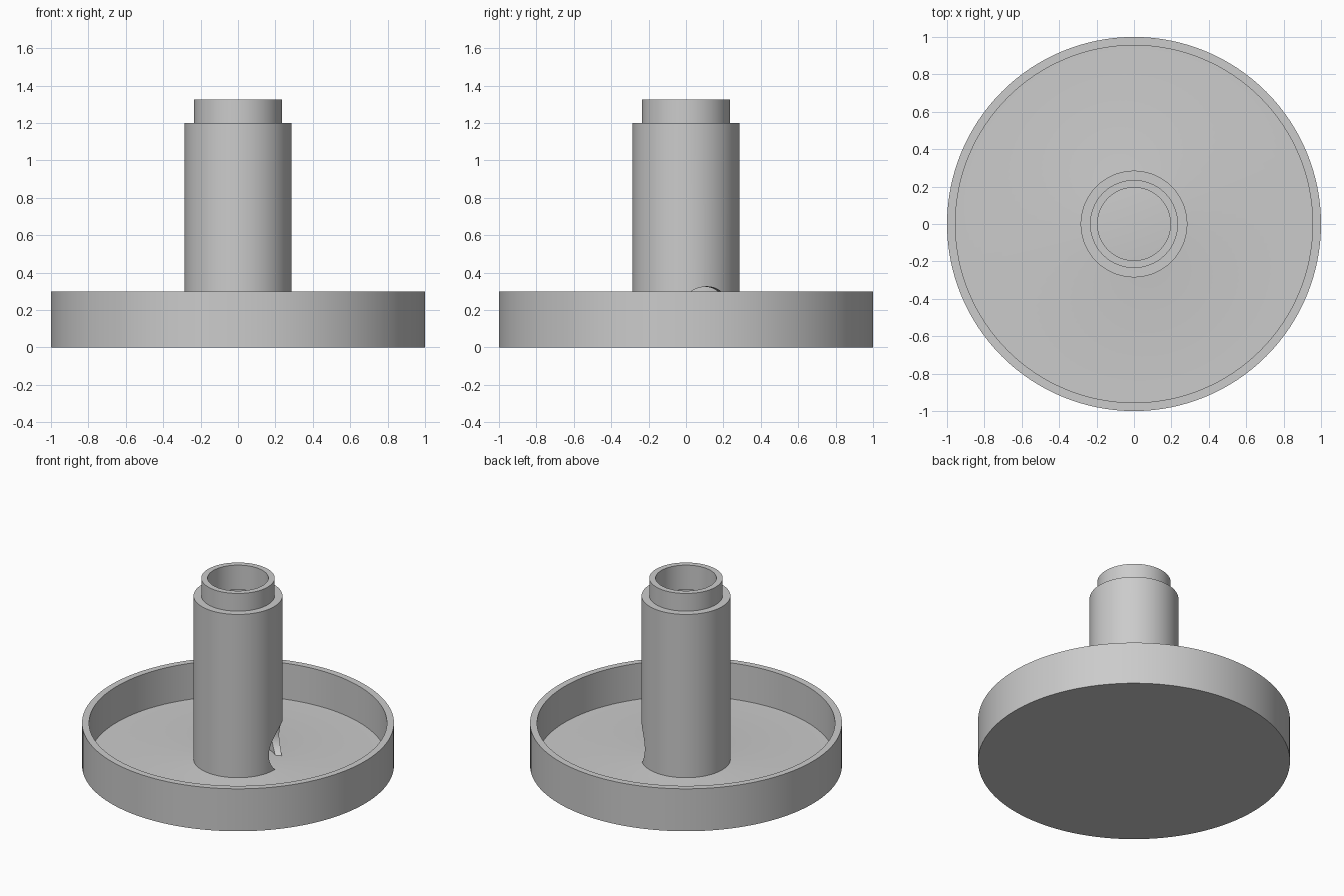
import bpy
import bmesh
import math
from mathutils import Matrix

if "Cube" in bpy.data.objects:
    bpy.data.objects.remove(bpy.data.objects["Cube"], do_unlink=True)

grey = bpy.data.materials.new("plain grey")
grey.use_nodes = True
colour = (0.6, 0.6, 0.6, 1)
grey.diffuse_color = colour
grey.node_tree.nodes["Principled BSDF"].inputs["Base Color"].default_value = colour


def add_object(name, bm):
    mesh = bpy.data.meshes.new(name)
    bm.to_mesh(mesh)
    bm.free()
    obj = bpy.data.objects.new(name, mesh)
    bpy.context.collection.objects.link(obj)
    mesh.materials.append(grey)
    return obj


def lathe(name, profile, steps=128):
    """Turn a closed (radius, height) profile around the z axis."""
    bm = bmesh.new()
    verts = [bm.verts.new((r, 0, z)) for r, z in profile]
    edges = [bm.edges.new((a, b)) for a, b in zip(verts, verts[1:] + verts[:1])
             if a.co.x + b.co.x > 0]
    bmesh.ops.spin(bm, geom=verts + edges, cent=(0, 0, 0), axis=(0, 0, 1),
                   angle=math.tau, steps=steps, use_merge=True)
    bmesh.ops.remove_doubles(bm, verts=bm.verts, dist=1e-4)
    bmesh.ops.recalc_face_normals(bm, faces=bm.faces)
    return add_object(name, bm)


def smooth(obj):
    bpy.ops.object.select_all(action='DESELECT')
    obj.select_set(True)
    bpy.context.view_layer.objects.active = obj
    bpy.ops.object.shade_smooth_by_angle(angle=math.radians(30))


FLOOR = 0.045
CAVITY = 0.245

# Shallow round dish, with a gently coned floor inside the post
dish = lathe("dish", [(0, 0), (1, 0), (1, 0.3), (0.955, 0.3), (0.955, FLOOR),
                      (CAVITY, FLOOR), (0, FLOOR + 0.04)])

# Hollow post with a narrower open neck
post = lathe("hollow_post", [(0.285, FLOOR - 0.01), (0.285, 1.2), (0.235, 1.2),
                             (0.235, 1.325), (0.195, 1.325), (0.195, 1.15),
                             (CAVITY, 1.15), (CAVITY, FLOOR - 0.01)])

# Round outlet through one side of the post wall
bm = bmesh.new()
placement = (Matrix.Rotation(math.radians(23), 4, 'Z')
             @ Matrix.Translation((0.27, 0, 0.165))
             @ Matrix.Rotation(math.pi / 2, 4, 'Y'))
bmesh.ops.create_cone(bm, cap_ends=True, segments=64, radius1=0.16,
                      radius2=0.16, depth=0.3, matrix=placement)
cutter = add_object("outlet_cutter", bm)
cutter.hide_render = True

cut = post.modifiers.new("outlet", 'BOOLEAN')
cut.operation = 'DIFFERENCE'
cut.solver = 'EXACT'
cut.object = cutter
bpy.context.view_layer.objects.active = post
bpy.ops.object.modifier_apply(modifier=cut.name)
bpy.data.objects.remove(cutter, do_unlink=True)

for part in (dish, post):
    smooth(part)
